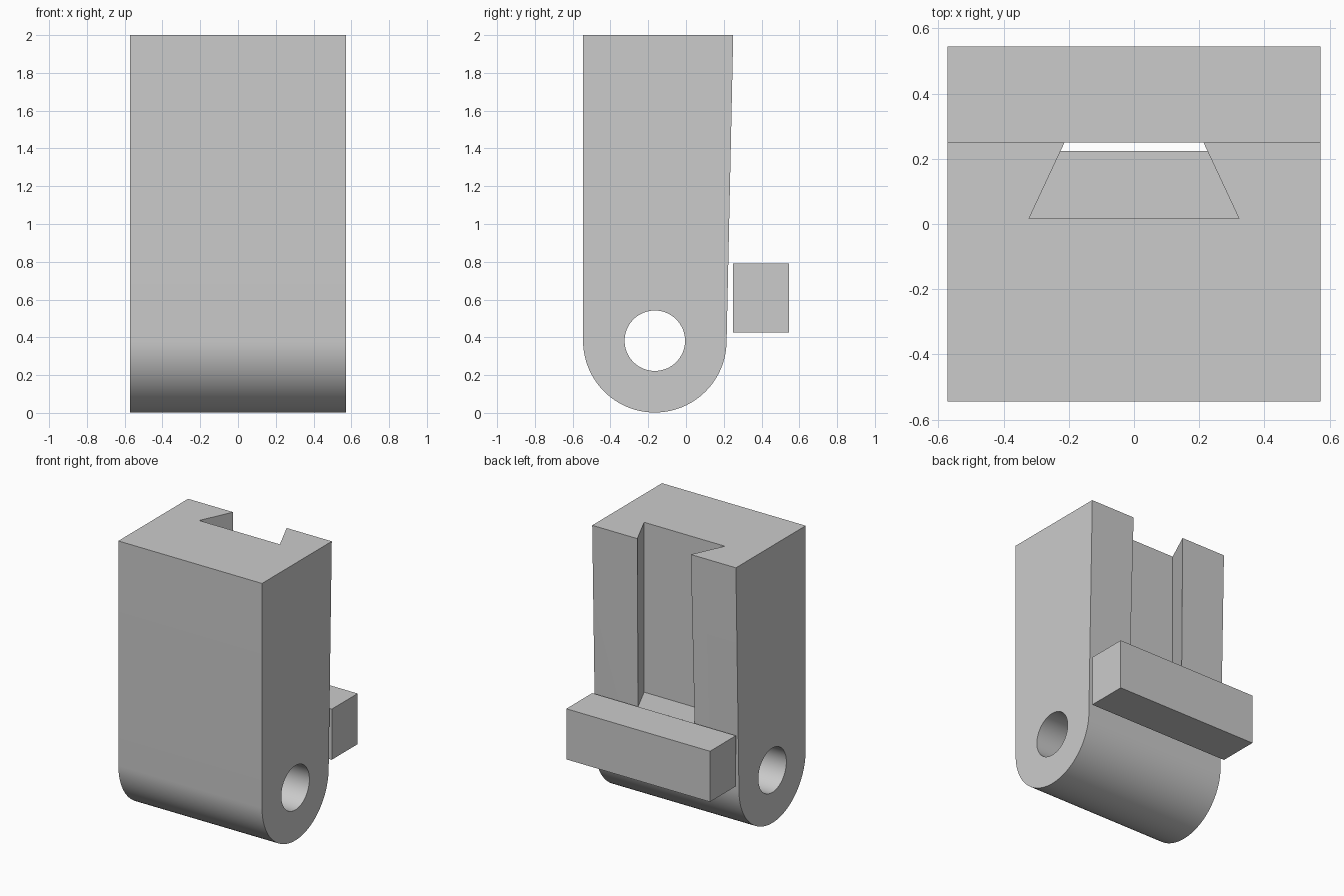
import bpy, bmesh
from math import cos, sin, pi, radians
from mathutils import Vector

cube = bpy.data.objects.get("Cube")
if cube:
    bpy.data.objects.remove(cube, do_unlink=True)

HALF_W = 0.573                       # half width along x
FRONT, BACK_TOP = -0.545, 0.25       # body depth at the top
RADIUS = 0.38                        # rounded lower end
PIVOT_Y, PIVOT_Z = FRONT + RADIUS, 0.382

grey = bpy.data.materials.new("plain grey")
grey.use_nodes = True
grey.diffuse_color = (0.6, 0.6, 0.6, 1)
grey.node_tree.nodes["Principled BSDF"].inputs["Base Color"].default_value = grey.diffuse_color


def prism(name, points, direction):
    """Extrude a closed outline of 3D points along a direction."""
    bm = bmesh.new()
    face = bm.faces.new([bm.verts.new(p) for p in points])
    out = bmesh.ops.extrude_face_region(bm, geom=[face])
    moved = [v for v in out["geom"] if isinstance(v, bmesh.types.BMVert)]
    bmesh.ops.translate(bm, verts=moved, vec=Vector(direction))
    bmesh.ops.recalc_face_normals(bm, faces=bm.faces)
    mesh = bpy.data.meshes.new(name)
    bm.to_mesh(mesh)
    bm.free()
    mesh.materials.append(grey)
    obj = bpy.data.objects.new(name, mesh)
    bpy.context.collection.objects.link(obj)
    return obj


def arc(x, radius, start, end, steps):
    """Points around the pivot axis, from start to end angle."""
    angles = [start + (end - start) * i / steps for i in range(steps + 1)]
    return [(x, PIVOT_Y + radius * cos(a), PIVOT_Z + radius * sin(a)) for a in angles]


def cut(target, cutter):
    """Subtract a helper solid, then discard it."""
    cutter.hide_render = True
    mod = target.modifiers.new("cut", "BOOLEAN")
    mod.operation, mod.solver, mod.object = "DIFFERENCE", "EXACT", cutter
    bpy.context.view_layer.objects.active = target
    bpy.ops.object.modifier_apply(modifier=mod.name)
    bpy.data.objects.remove(cutter, do_unlink=True)


# Body: block with a rounded lower end and a slightly leaning back
outline = arc(-HALF_W, RADIUS, 0, -pi, 48)
outline += [(-HALF_W, FRONT, 2), (-HALF_W, BACK_TOP, 2)]
body = prism("body", outline, (2 * HALF_W, 0, 0))

# Pivot hole running through the width
hole = arc(-1, 0.16, 0, 2 * pi, 64)[:-1]
cut(body, prism("hole_cutter", hole, (2, 0, 0)))

# Dovetail slot, open at the top and the back
slot = [(-0.322, 0.017), (0.322, 0.017), (0.19, 0.3), (-0.19, 0.3)]
cut(body, prism("slot_cutter", [(x, y, 0.775) for x, y in slot], (0, 0, 2)))

# Separate bar just behind the body
bar_outline = [(-HALF_W, y, z) for y, z in
               ((0.25, 0.425), (0.545, 0.425), (0.545, 0.79), (0.25, 0.79))]
prism("rear_bar", bar_outline, (2 * HALF_W, 0, 0))

# Smooth the curved surfaces, keep the corners crisp
bpy.ops.object.select_all(action="DESELECT")
body.select_set(True)
bpy.context.view_layer.objects.active = body
bpy.ops.object.shade_smooth_by_angle(angle=radians(30))
